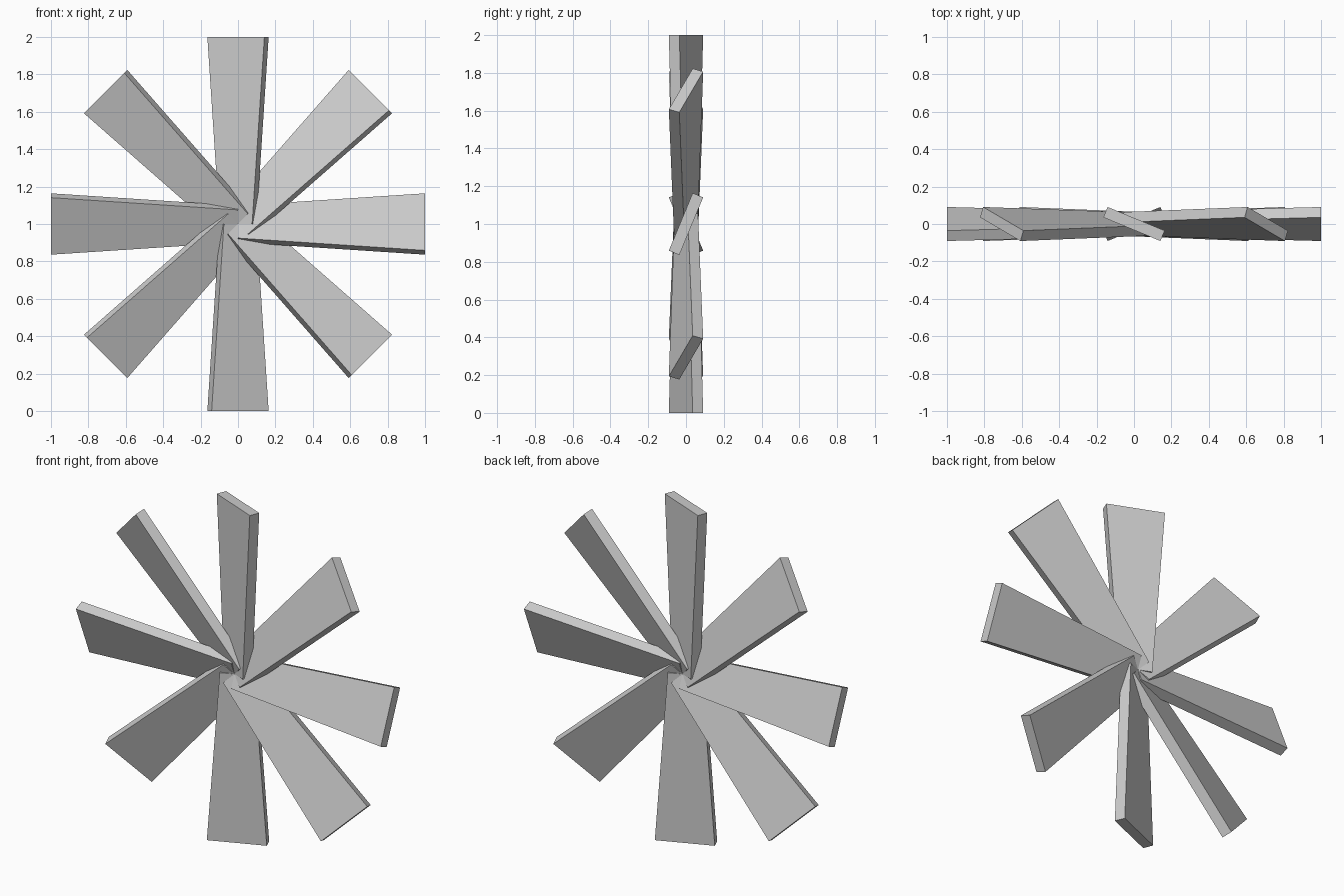
import bpy, bmesh
from math import radians, pi
from mathutils import Matrix, Vector

if "Cube" in bpy.data.objects:
    bpy.data.objects.remove(bpy.data.objects["Cube"])

BLADES = 8
ROOT, TIP = 0.094, 0.165   # half widths of a blade
THICK = 0.03               # half thickness
PITCH = radians(-22.5)


def make_blade(i):
    # Tapered slab along +z, pitched about its own axis, then spun about y
    bm = bmesh.new()
    bmesh.ops.create_cube(bm, size=2)
    for v in bm.verts:
        half = TIP if v.co.z > 0 else ROOT
        v.co = Vector((v.co.x * half, v.co.y * THICK, 1 if v.co.z > 0 else 0))
    spin = Matrix.Rotation(i * 2 * pi / BLADES, 4, 'Y')
    pitch = Matrix.Rotation(PITCH, 4, 'Z')
    bm.transform(Matrix.Translation((0, 0, 1)) @ spin @ pitch)
    mesh = bpy.data.meshes.new(f"fan_blade_{i + 1}")
    bm.to_mesh(mesh)
    bm.free()
    obj = bpy.data.objects.new(mesh.name, mesh)
    bpy.context.collection.objects.link(obj)


# Ring of eight blades meeting at the centre
for i in range(BLADES):
    make_blade(i)
